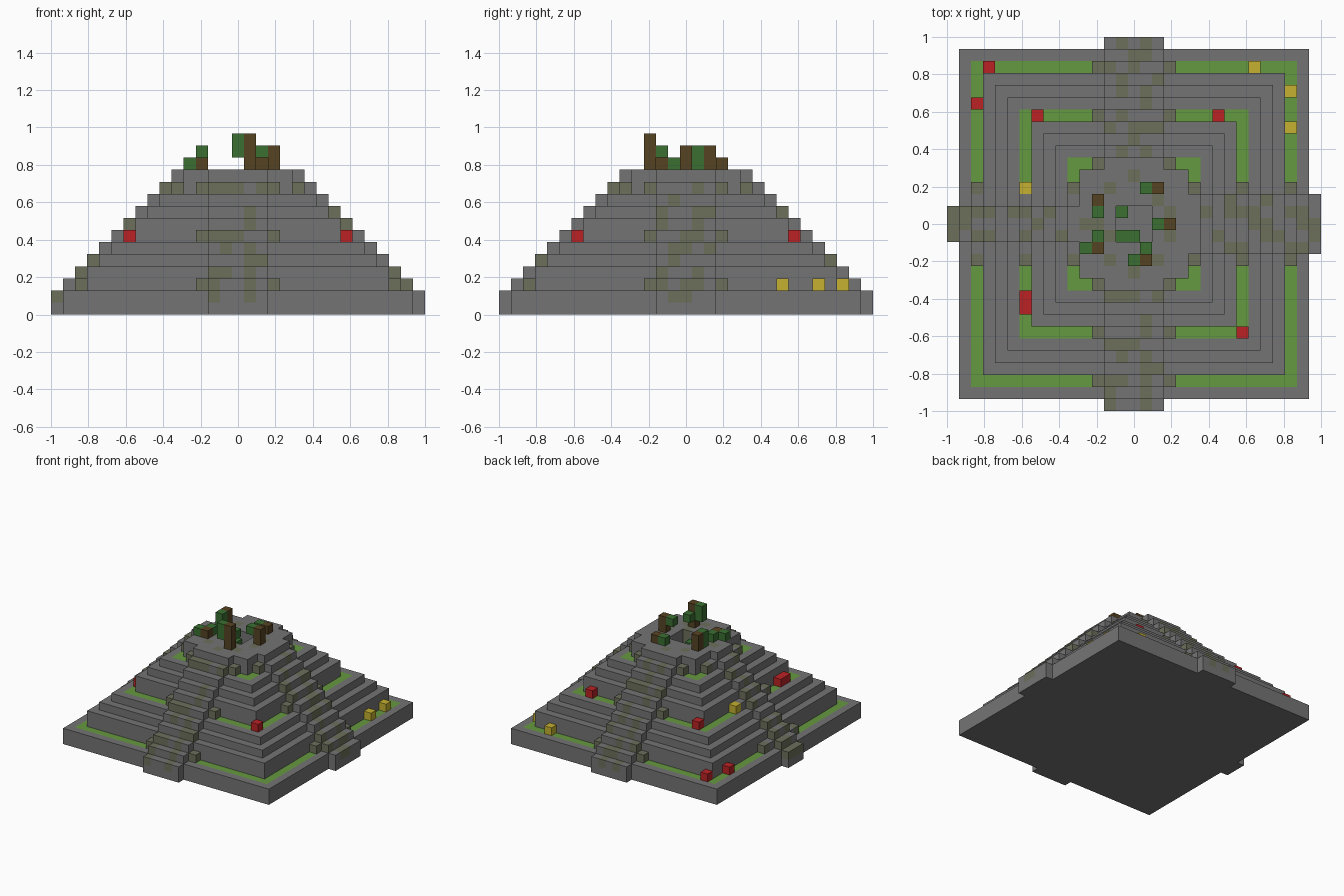
import bpy, bmesh
from mathutils import Vector

if "Cube" in bpy.data.objects:
    bpy.data.objects.remove(bpy.data.objects["Cube"], do_unlink=True)

U = 2 / 31  # one block


def material(name, rgb):
    m = bpy.data.materials.new(name)
    m.use_nodes = True
    m.diffuse_color = (*rgb, 1)
    bsdf = next(n for n in m.node_tree.nodes if n.type == "BSDF_PRINCIPLED")
    bsdf.inputs["Base Color"].default_value = (*rgb, 1)
    bsdf.inputs["Roughness"].default_value = 0.9
    return m


STONE = material("stone", (0.175, 0.175, 0.175))
MOSS = material("mossy stone", (0.15, 0.16, 0.105))
GRASS = material("grass", (0.13, 0.32, 0.05))
LEAF = material("leaf", (0.043, 0.16, 0.032))
WOOD = material("wood", (0.092, 0.056, 0.016))
RED = material("red flower", (0.5, 0.016, 0.018))
YELLOW = material("yellow flower", (0.56, 0.44, 0.03))


def finish(name, bm, mats):
    mesh = bpy.data.meshes.new(name)
    bm.to_mesh(mesh)
    bm.free()
    for m in mats:
        mesh.materials.append(m)
    bpy.context.collection.objects.link(bpy.data.objects.new(name, mesh))


def blocks(name, cells):
    """Outer skin of a set of blocks, given as {(x, y, layer): material}."""
    bm = bmesh.new()
    mats = list(dict.fromkeys(cells.values()))
    for cell, mat in cells.items():
        centre = Vector(cell) + Vector((0, 0, 0.5))
        for axis in range(3):
            for sign in (-1, 1):
                n = Vector((0, 0, 0))
                n[axis] = sign
                if tuple(int(a + b) for a, b in zip(cell, n)) in cells:
                    continue
                s = Vector((0, 0, 0))
                s[(axis + 1) % 3] = 0.5
                t = n.cross(s)
                corners = (-s - t, s - t, s + t, t - s)
                f = bm.faces.new([bm.verts.new((centre + n / 2 + c) * U) for c in corners])
                f.material_index = mats.index(mat)
    bmesh.ops.remove_doubles(bm, verts=bm.verts, dist=U / 100)
    finish(name, bm, mats)


# Terraced body: rings of (half width, height), bridged; grass is the inner ring of each walkway
terraces = [(14.5, 0, 0), (14.5, 2, 0), (13.5, 2, 0), (12.5, 2, 1), (12.5, 4, 0),
            (11.5, 4, 0), (11.5, 5, 0), (10.5, 5, 0), (10.5, 6, 0), (9.5, 6, 0),
            (8.5, 6, 1), (8.5, 8, 0), (7.5, 8, 0), (7.5, 9, 0), (6.5, 9, 0),
            (6.5, 10, 0), (5.5, 10, 0), (4.5, 10, 1)]
bm = bmesh.new()
last = None
for half, z, grass in terraces:
    ring = [bm.verts.new((sx * half * U, sy * half * U, z * U))
            for sx, sy in ((-1, -1), (1, -1), (1, 1), (-1, 1))]
    if last is None:
        bm.faces.new(ring[::-1])
    else:
        for i in range(4):
            j = (i + 1) % 4
            f = bm.faces.new((last[i], last[j], ring[j], ring[i]))
            f.material_index = grass
    last = ring
bm.faces.new(last)
bmesh.ops.recalc_face_normals(bm, faces=bm.faces)
finish("terraced_body", bm, [STONE, GRASS])

# Top platform with a square pit and moss patches
plan = ["....#....", "..#..#...", ".#....#..", "...   .#.", "##.   ...",
        "..#   .#.", ".....#...", "..#...#..", "....#...."]
blocks("top_platform", {(x - 4, 4 - y, k): MOSS if c == "#" else STONE
                        for y, row in enumerate(plan) for x, c in enumerate(row)
                        if c != " " for k in (10, 11)})

# Four stairs: one moss string per column, from the lowest layer up
SIDES = {
    "front": (lambda u, v: (v, -u), [".###..#...#.", "...#.##...#.", "......#...#.",
                                     ".#####.##...", "....#.....#."]),
    "back": (lambda u, v: (v, u), ["...#....#...", ".#..##.#..#.", "..##....##..",
                                   ".##..##.#.#.", "....#...#..."]),
    "right": (lambda u, v: (-u, v), ["....#...#...", ".#.##..#..#.", ".##.....#...",
                                     ".####.##.#..", "...#...#...."]),
    "left": (lambda u, v: (u, v), ["..##...##...", ".#..##...#..", ".##..##.....",
                                   "..##..###.#.", ".....#..#..."]),
}
BODY = [14, 14, 12, 12, 11, 10, 8, 8, 7, 6, 4, 4]
flowers = {
    RED: [(-12, 13, 2), (-13, 10, 2), (-8, 9, 6), (7, 9, 6), (-9, -6, 6), (-9, -7, 6), (9, -9, 6)],
    YELLOW: [(10, 13, 2), (13, 11, 2), (13, 8, 2), (-9, 3, 6)],
}
taken = {c for spots in flowers.values() for c in spots}

for side, (place, moss) in SIDES.items():
    stair, posts = {}, {}
    for layer, inner in enumerate(BODY):
        for v in range(-2, 3):
            outer = min(15, 16 - layer)
            if side == "right" and abs(v) == 2:
                outer -= 1
            for u in range(inner + 1, outer + 1):
                mossy = moss[v + 2][layer] == "#"
                stair[(*place(u, v), layer)] = MOSS if mossy else STONE
    # Mossy posts beside the stair on each walkway
    for layer, u in ((2, 13), (6, 9), (10, 5)):
        for v in (-3, 3):
            cell = (*place(u, v), layer)
            if cell not in taken:
                posts[cell] = MOSS
    blocks(side + "_stair", stair)
    blocks(side + "_posts", posts)

# Flowers on the walkways
for mat, spots in flowers.items():
    blocks(mat.name.replace(" ", "_") + "s", {c: mat for c in spots})

# Trunks and leaves on the platform: (x, y, first layer, last layer)
trunks = [(2, 3, 12, 12), (-3, 2, 12, 13), (3, 0, 12, 13), (-3, -2, 12, 12), (1, -3, 12, 14)]
leaves = [(1, 3, 12, 12), (-3, 1, 12, 13), (2, 0, 13, 13), (-3, -1, 12, 12), (-4, -2, 12, 12),
          (1, -2, 13, 13), (0, -3, 13, 14), (-1, 1, 10, 10), (-1, -1, 10, 10), (0, -1, 10, 10)]
for name, mat, columns in (("trunks", WOOD, trunks), ("leaves", LEAF, leaves)):
    blocks(name, {(x, y, k): mat for x, y, lo, hi in columns for k in range(lo, hi + 1)})
